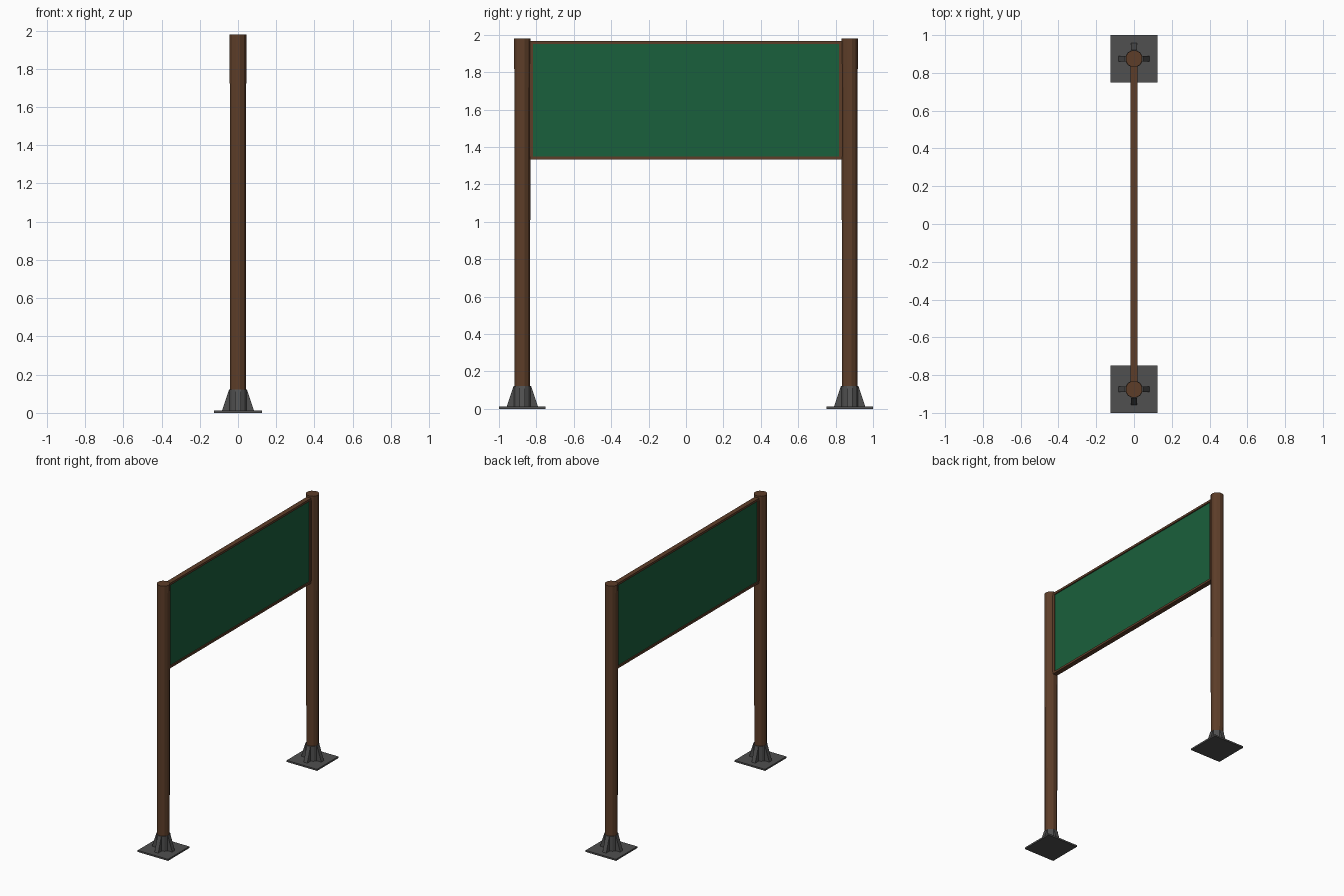
import bpy, bmesh, math
from mathutils import Matrix

if "Cube" in bpy.data.objects:
    bpy.data.objects.remove(bpy.data.objects["Cube"])


def material(name, rgb):
    m = bpy.data.materials.new(name)
    m.diffuse_color = (*rgb, 1)
    m.use_nodes = True
    m.node_tree.nodes["Principled BSDF"].inputs["Base Color"].default_value = m.diffuse_color
    return m


wood = material("brown_wood", (0.11, 0.048, 0.022))
green = material("green_board", (0.01, 0.115, 0.045))
metal = material("dark_metal", (0.08, 0.08, 0.08))


def finish(name, bm, mat):
    bmesh.ops.recalc_face_normals(bm, faces=bm.faces[:])
    mesh = bpy.data.meshes.new(name)
    bm.to_mesh(mesh)
    bm.free()
    mesh.materials.append(mat)
    obj = bpy.data.objects.new(name, mesh)
    bpy.context.collection.objects.link(obj)
    return obj


def add_box(bm, lo, hi):
    size = [b - a for a, b in zip(lo, hi)]
    mid = [(a + b) / 2 for a, b in zip(lo, hi)]
    bmesh.ops.create_cube(bm, size=1, matrix=Matrix.Translation(mid) @ Matrix.Diagonal((*size, 1)))


def box(name, lo, hi, mat):
    bm = bmesh.new()
    add_box(bm, lo, hi)
    return finish(name, bm, mat)


def column(name, y, r0, r1, z0, z1, mat):
    bm = bmesh.new()
    bmesh.ops.create_cone(bm, cap_ends=True, segments=12, radius1=r0, radius2=r1, depth=z1 - z0,
                          matrix=Matrix.Translation((0, y, (z0 + z1) / 2)) @ Matrix.Rotation(math.pi / 12, 4, 'Z'))
    return finish(name, bm, mat)


POST_Y = 0.875
PLATE = 0.012

for side, y in (("front", -POST_Y), ("back", POST_Y)):
    # Round post on a square foot plate with a socket
    column(side + "_post", y, 0.0425, 0.045, PLATE, 1.98, wood)
    box(side + "_base_plate", (-0.125, y - 0.125, 0), (0.125, y + 0.125, PLATE), metal)
    column(side + "_socket", y, 0.047, 0.047, PLATE, 0.122, metal)

    # Four tapered gussets around the socket
    bm = bmesh.new()
    profile = [(0.02, PLATE), (0.083, PLATE), (0.047, 0.122), (0.02, 0.122)]
    for i in range(4):
        turn = Matrix.Translation((0, y, 0)) @ Matrix.Rotation(i * math.pi / 2, 4, 'Z')
        face = bm.faces.new([bm.verts.new(turn @ Matrix.Translation((x, -0.015, z)).to_translation())
                             for x, z in profile])
        out = bmesh.ops.extrude_face_region(bm, geom=[face], use_keep_orig=True)
        moved = [g for g in out["geom"] if isinstance(g, bmesh.types.BMVert)]
        bmesh.ops.translate(bm, verts=moved, vec=turn.to_3x3() @ Matrix.Translation((0, 0.03, 0)).to_translation())
    finish(side + "_gussets", bm, metal)

# Sign board and its raised frame
Z0, Z1, Y1, RIM, D = 1.334, 1.966, 0.834, 0.016, 0.018
box("sign_board", (-0.01, -Y1 + 0.005, Z0 + 0.005), (0.01, Y1 - 0.005, Z1 - 0.005), green)
box("frame_bottom_rail", (-D, -Y1, Z0), (D, Y1, Z0 + RIM), wood)
box("frame_top_rail", (-D, -Y1, Z1 - RIM), (D, Y1, Z1), wood)
box("frame_front_stile", (-D, -Y1 - 0.006, Z0 + RIM), (D, -Y1 + RIM, Z1 - RIM), wood)
box("frame_back_stile", (-D, Y1 - RIM, Z0 + RIM), (D, Y1 + 0.006, Z1 - RIM), wood)
